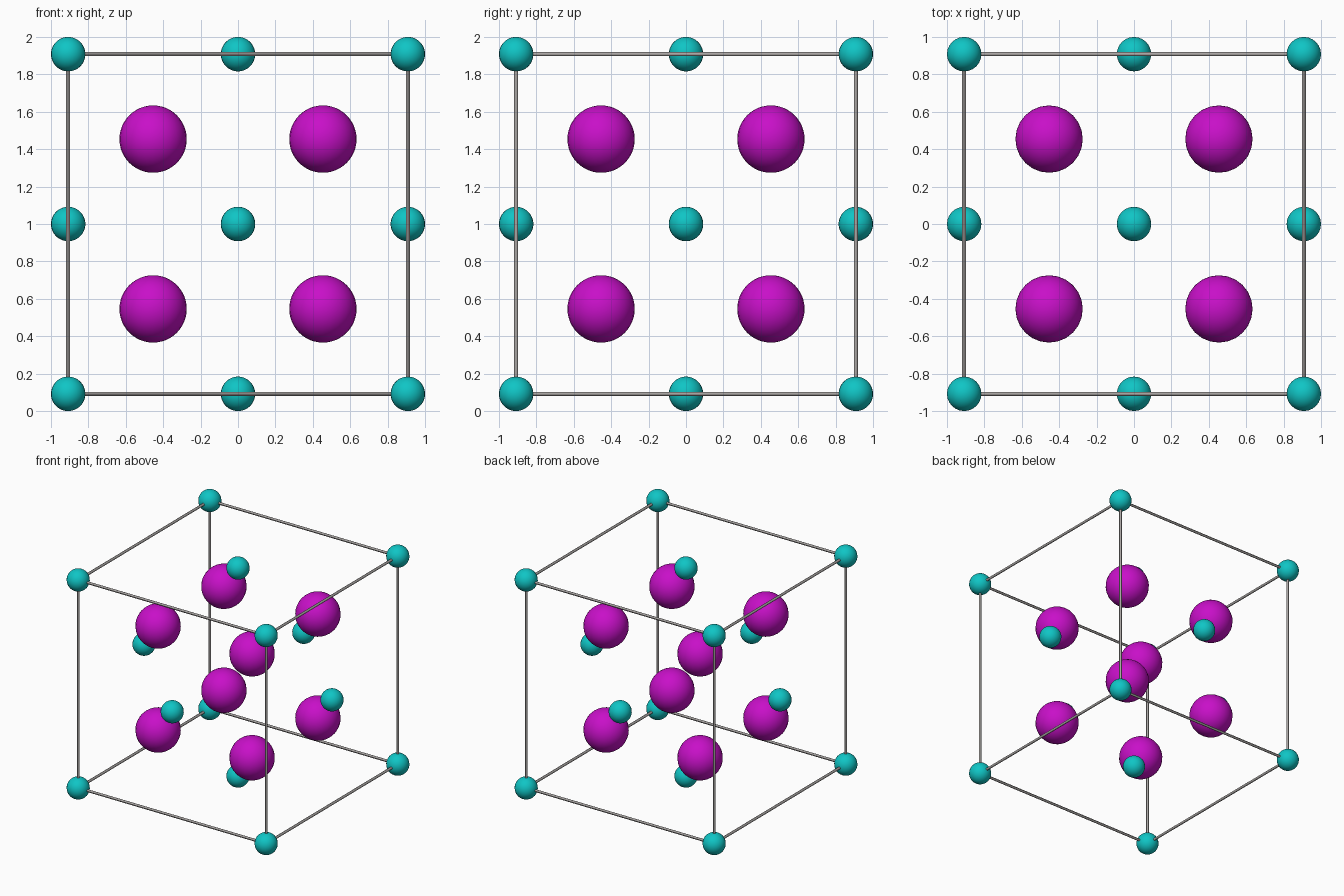
import bpy
import math
from mathutils import Vector

HALF = 0.908      # half the edge of the cell
MID = 1.0         # height of the cell centre
SMALL_R = 0.092
LARGE_R = 0.18
ROD_R = 0.011


def make_material(name, color):
    mat = bpy.data.materials.new(name)
    mat.use_nodes = True
    mat.diffuse_color = color
    mat.node_tree.nodes["Principled BSDF"].inputs["Base Color"].default_value = color
    return mat


def finish(name, mat):
    obj = bpy.context.object
    obj.name = name
    obj.data.materials.append(mat)
    bpy.ops.object.shade_smooth_by_angle()


def add_ball(name, position, radius, mat):
    bpy.ops.mesh.primitive_uv_sphere_add(
        segments=24, ring_count=24, radius=radius,
        location=position + Vector((0, 0, MID)))
    finish(name, mat)


def add_rod(name, position, axis):
    turns = ((0, math.pi / 2, 0), (math.pi / 2, 0, 0), (0, 0, 0))
    bpy.ops.mesh.primitive_cylinder_add(
        vertices=12, radius=ROD_R, depth=2 * HALF,
        location=position + Vector((0, 0, MID)), rotation=turns[axis])
    finish(name, rod_grey)


if "Cube" in bpy.data.objects:
    bpy.data.objects.remove(bpy.data.objects["Cube"], do_unlink=True)

teal = make_material("teal", (0.005, 0.56, 0.56, 1))
magenta = make_material("magenta", (0.58, 0.005, 0.58, 1))
rod_grey = make_material("rod grey", (0.4, 0.38, 0.37, 1))

signs = (-1, 1)

# Small balls on the corners, large balls halfway towards the centre
for x in signs:
    for y in signs:
        for z in signs:
            corner = Vector((x, y, z)) * HALF
            add_ball("corner_ball", corner, SMALL_R, teal)
            add_ball("inner_ball", corner / 2, LARGE_R, magenta)

for axis in range(3):
    # Small balls at the face centres
    for side in signs:
        centre = Vector((0, 0, 0))
        centre[axis] = side * HALF
        add_ball("face_ball", centre, SMALL_R, teal)

    # Four parallel edge rods along this axis
    for a in signs:
        for b in signs:
            middle = Vector((0, 0, 0))
            middle[(axis + 1) % 3] = a * HALF
            middle[(axis + 2) % 3] = b * HALF
            add_rod("edge_rod", middle, axis)
